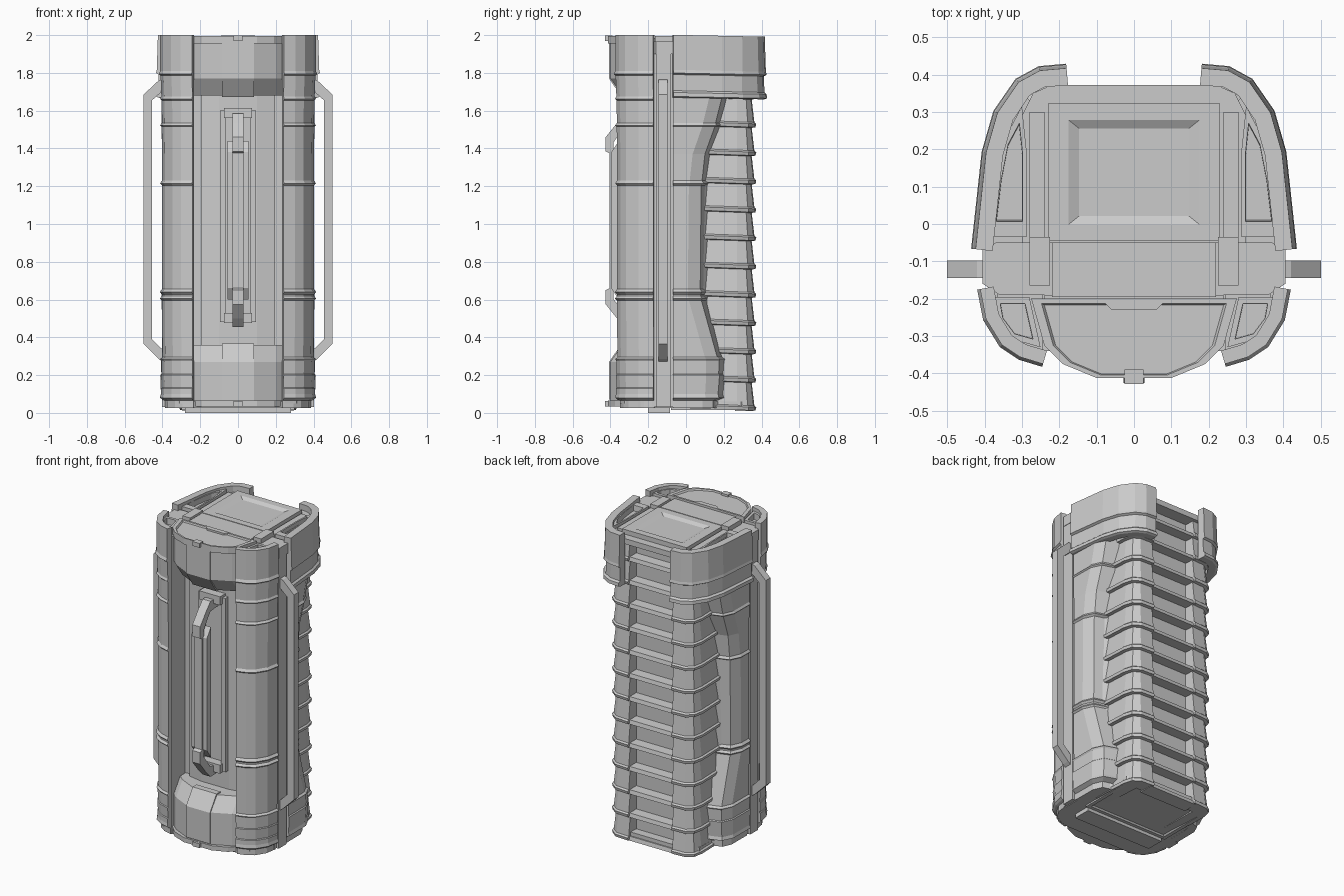
import bpy, bmesh
from mathutils import Vector


def loft(name, rings, strip=False, mirror=False):
    """Skin closed rings of 3D points; strip caps are paired quads (outer + reversed inner path)."""
    bm = bmesh.new()
    vs = [[bm.verts.new(p) for p in r] for r in rings]
    n = len(rings[0])
    for a, b in zip(vs, vs[1:]):
        for i in range(n):
            j = (i + 1) % n
            bm.faces.new((a[i], a[j], b[j], b[i]))
    for r in (vs[0], vs[-1]):
        if strip:
            for i in range(n // 2 - 1):
                bm.faces.new((r[i], r[i + 1], r[n - 2 - i], r[n - 1 - i]))
        else:
            bm.faces.new(r)
    bmesh.ops.recalc_face_normals(bm, faces=bm.faces)
    me = bpy.data.meshes.new(name)
    bm.to_mesh(me)
    bm.free()
    ob = bpy.data.objects.new(name, me)
    bpy.context.collection.objects.link(ob)
    if mirror:
        ob.modifiers.new("Mirror", 'MIRROR')
    return ob


def prism(name, poly, z0, z1, **kw):
    return loft(name, [[(x, y, z) for x, y in poly] for z in (z0, z1)], **kw)


def box(name, x0, x1, y0, y1, z0, z1, **kw):
    return prism(name, [(x0, y0), (x1, y0), (x1, y1), (x0, y1)], z0, z1, **kw)


def sym(half):
    """Complete a right-hand outline with its left-hand reflection."""
    return half + [(-x, y) for x, y in reversed(half)]


def offset(path, d):
    pts = [Vector(p) for p in path]
    segs = [(b - a).normalized() for a, b in zip(pts, pts[1:])]
    out = []
    for i, p in enumerate(pts):
        t = (segs[max(i - 1, 0)] + segs[min(i, len(segs) - 1)]).normalized()
        out.append((p.x + t.y * d, p.y - t.x * d))
    return out


def shell(name, path, rings, t, tilt=0.0):
    """Mirrored curved wall; rings = (z, outward offset[, path parameter])."""
    sections = []
    for z, off, *arg in rings:
        p = path(*arg) if callable(path) else path
        loop = offset(p, off) + offset(p, -t)[::-1]
        sections.append([(x, y, z - tilt * y) for x, y in loop])
    return loft(name, sections, strip=True, mirror=True)


def tray(name, poly, z0, z1, floor, rim=0.85, slope=0.97, **kw):
    """Plate with a sunken top."""
    cx = sum(p[0] for p in poly) / len(poly)
    cy = sum(p[1] for p in poly) / len(poly)
    return loft(name, [[(cx + (x - cx) * s, cy + (y - cy) * s, z) for x, y in poly]
                       for s, z in ((1, z0), (1, z1), (rim, z1), (rim * slope, floor))], **kw)


# Inner core, deep front recess with stepped panel, solid side bodies
prism("core", sym([(.2, -.19), (.385, -.18), (.385, -.03), (.36, .06), (.28, .12)]), .03, 1.94)
prism("side_body", [(.245, -.35), (.31, -.325), (.365, -.24), (.365, -.15), (.245, -.15)], .05, 1.93, mirror=True)
prism("front_panel", sym([(.1, -.235), (.195, -.215), (.195, -.15)]), .1, 1.9)
box("panel_rail", .065, .095, -.265, -.2, .48, 1.6, mirror=True)

# Front wall shells with banding
front = [(.24, -.363), (.3, -.345), (.345, -.315), (.385, -.25), (.4, -.172)]
shell("front_shell", front, [
    (.025, -.015), (.065, -.015), (.07, 0), (.08, .012), (.1, .008), (.13, .008), (.135, .004), (.2, .008),
    (.205, .004), (.275, .006), (.285, .012), (.295, 0), (.595, .003), (.605, .014), (.618, .002), (.628, .002),
    (.64, .014), (.655, .002), (1.205, .002), (1.215, .012), (1.23, .002), (1.515, .004), (1.522, .013),
    (1.535, .003), (1.655, .005), (1.662, .013), (1.675, .006), (1.785, .01), (1.793, .02), (1.81, .012),
    (2.0, .012)], .025)


# Rear wall shells whose back edge shifts with height
def rear(e):
    return [(.402, -.068), (.4, e - .09), (.37, e - .025), (.29, e)]


shell("rear_shell", rear, [
    (.025, -.015, .18), (.065, -.015, .18), (.08, .012, .19), (.1, .006, .19), (.2, .01, .195), (.205, .004, .195),
    (.275, .006, .195), (.285, .012, .195), (.295, 0, .19), (.595, .002, .105), (.605, .013, .1), (.618, .002, .1),
    (.628, .002, .1), (.64, .013, .1), (.655, 0, .1), (1.205, 0, .105), (1.215, .011, .11), (1.23, 0, .11),
    (1.37, 0, .125), (1.515, .003, .175), (1.522, .011, .178), (1.535, .002, .18), (1.7, .003, .22)], .07)

# Overhanging rear collar and its filling
shell("rear_collar", [(.418, -.068), (.39, .19), (.36, .295), (.305, .375), (.25, .405), (.18, .411)], [
    (1.668, .004), (1.674, .018), (1.695, .016), (1.705, .004), (1.79, .002), (1.798, .016), (1.815, .012),
    (2.0, .006)], .04, tilt=.02)
prism("collar_fill", [(.26, -.05), (.39, -.05), (.365, .18), (.335, .28), (.29, .34), (.24, .3)],
      1.71, 1.94, mirror=True)

# Ribbed back: flared corner columns, recessed panel, cross bars
pitch, count = .15, 13
ribs = []
for k in range(count):
    z = .025 + k * pitch
    ribs += [(min(a, 1.955), o) for a, o in
             ((z, .008), (z + .018, .012), (z + .026, .002), (z + pitch - .004, -.012))]
shell("ribbed_column", [(.302, .02), (.298, .27), (.285, .325), (.245, .355), (.155, .36)], ribs, .085, tilt=.035)
box("back_panel", -.23, .23, 0, .29, .03, 1.92)
for k in range(count):
    z = .01 + k * pitch
    loft(f"back_bar_{k}", [[(x, .26, z), (x, .358, z), (x, .352, z + .025), (x, .26, z + .03)] for x in (-.17, .17)])

# Centre strap between shells
box("side_strap", .36, .402, -.16, -.08, .03, 1.96, mirror=True)
prism("top_strap", sym([(.36, -.19), (.405, -.16), (.405, -.07), (.37, -.05)]), 1.9, 1.965)
box("top_cross_bar", -.22, .22, -.195, -.05, 1.96, 1.985)
box("top_clamp", .225, .28, -.165, -.035, 1.94, 1.995, mirror=True)

# Side carry handles
outer = [(.385, .26), (.42, .285), (.5, .365), (.5, 1.685), (.42, 1.76), (.385, 1.77)]
inner = [(.385, .335), (.405, .34), (.455, .39), (.455, 1.655), (.405, 1.7), (.385, 1.7)]
loft("side_handle", [[(x, y, z) for x, z in outer + inner[::-1]] for y in (-.145, -.098)],
     strip=True, mirror=True)


# Faceted front blocks at top and bottom
def block(f):
    return sym([(.085, f), (.2, f + .055), (.24, f + .09), (.24, -.19)])


for name, levels in (("front_top_block", ((1.68, -.335), (1.77, -.4), (1.97, -.4))),
                     ("front_bottom_block", ((.04, -.4), (.27, -.4), (.36, -.335)))):
    loft(name, [[(x, y, z) for x, y in block(f)] for z, f in levels])
loft("top_block_plate", [[(x, -.3, 1.672), (x, -.34, 1.672), (x, -.407, 1.77), (x, -.407, 1.96), (x, -.3, 1.96)]
                         for x in (-.085, .085)])
loft("bottom_block_plate", [[(x, -.3, .07), (x, -.407, .07), (x, -.407, .27), (x, -.34, .367), (x, -.3, .367)]
                            for x in (-.085, .085)])
cap = sym([(.1, -.412), (.19, -.375), (.24, -.325), (.275, -.2)])
tray("front_top_cap", cap, 1.955, 1.995, 1.985, rim=.9)
prism("front_bottom_cap", cap, .035, .065)
for z in (1.97, .035):
    box("front_tab", -.025, .025, -.428, -.39, z, z + .028)
prism("cap_latch", sym([(.06, -.23), (.09, -.2)]), 1.97, 1.997)

# Front grip with bent ends and mounts
o = [(-.22, .455), (-.32, .455), (-.365, .5), (-.425, .575), (-.425, .65), (-.405, .66),
     (-.405, 1.375), (-.425, 1.385), (-.425, 1.46), (-.365, 1.535), (-.32, 1.585), (-.22, 1.585)]
i = [(-.22, .51), (-.32, .52), (-.345, .55), (-.385, .605), (-.385, .65), (-.38, .66),
     (-.38, 1.375), (-.385, 1.385), (-.385, 1.43), (-.345, 1.49), (-.32, 1.52), (-.22, 1.53)]
loft("front_grip", [[(x, y, z) for y, z in o + i[::-1]] for x in (-.028, .028)], strip=True)
loft("grip_pad", [[(x, y, z) for y, z in ((-.355, .6), (-.395, .66), (-.395, 1.38), (-.355, 1.44))]
                  for x in (-.055, .055)])
for z in (.475, 1.56):
    box("grip_mount", -.075, .075, -.29, -.2, z, z + .055)

# Top lid with sunken panel and side pockets
prism("back_top_plate", sym([(.3, -.05), (.3, .29), (.27, .35), (.22, .372)]), 1.92, 1.955)
lid = sym([(.23, -.045), (.23, .322)])
tray("top_lid", lid, 1.94, 1.985, 1.972, rim=.76, slope=.84)
box("lid_side_rail", .24, .28, -.035, .3, 1.94, 1.97, mirror=True)
tray("rear_pocket", [(.288, -.035), (.382, -.035), (.365, .11), (.34, .24), (.3, .315), (.288, .2)],
     1.85, 1.98, 1.945, rim=.75, mirror=True)
tray("front_pocket", [(.28, -.195), (.375, -.195), (.365, -.25), (.32, -.31), (.25, -.33)],
     1.85, 1.98, 1.94, rim=.7, mirror=True)

# Underside plates
prism("base_plate", sym([(.24, -.34), (.33, -.305), (.375, -.24), (.375, .1), (.3, .17)]), .026, .06)
bottom = sym([(.3, -.08), (.3, .29), (.25, .345)])
tray("rear_base", bottom, .06, .016, .025, rim=.92)
box("base_strap", -.28, .28, -.2, -.085, 0, .04)
